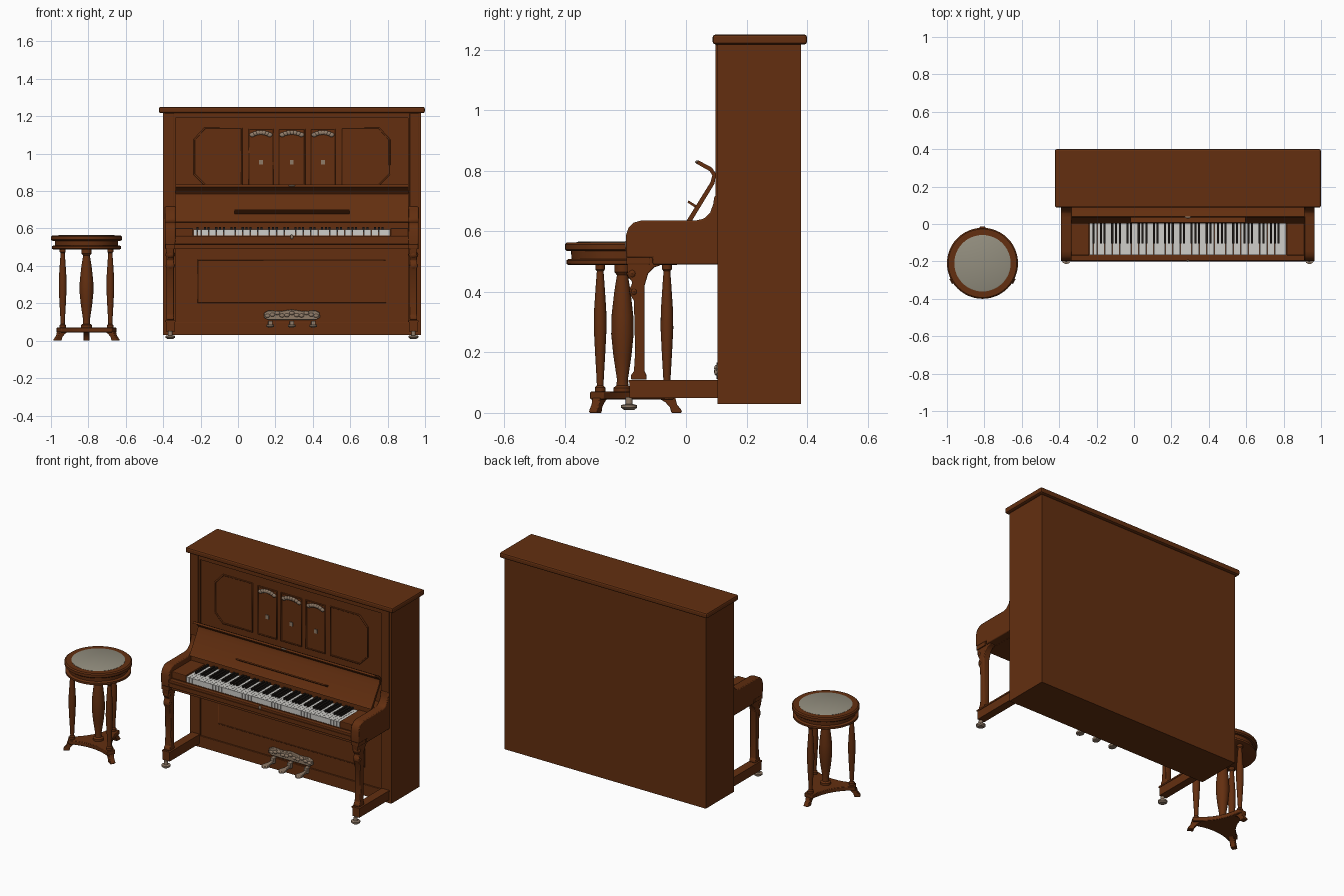
import bpy, bmesh, math
from mathutils import Matrix, Vector

if "Cube" in bpy.data.objects:
    bpy.data.objects.remove(bpy.data.objects["Cube"])

C = 0.288                      # centre line of the piano
SX, SY = -0.81, -0.21          # centre of the stool


def material(name, rgb):
    m = bpy.data.materials.new(name)
    m.diffuse_color = (*rgb, 1)
    m.use_nodes = True
    m.node_tree.nodes["Principled BSDF"].inputs["Base Color"].default_value = m.diffuse_color
    return m


WOOD = material("brown wood", (0.125, 0.028, 0.005))
CLOTH = material("grey cushion", (0.29, 0.27, 0.21))
IVORY = material("white key", (0.62, 0.61, 0.58))
EBONY = material("black key", (0.012, 0.009, 0.007))
METAL = material("dull metal", (0.28, 0.20, 0.14))


def finish(name, bm, mat, bevel=0, smooth=True):
    bmesh.ops.recalc_face_normals(bm, faces=bm.faces)
    me = bpy.data.meshes.new(name)
    bm.to_mesh(me)
    bm.free()
    me.materials.append(mat)
    if smooth:
        me.polygons.foreach_set("use_smooth", [True] * len(me.polygons))
        me.set_sharp_from_angle(angle=math.radians(35))
    ob = bpy.data.objects.new(name, me)
    bpy.context.collection.objects.link(ob)
    if bevel:
        b = ob.modifiers.new("bevel", 'BEVEL')
        b.width, b.segments, b.limit_method = bevel, 2, 'ANGLE'
    return ob


def boxes(name, dims, mat=WOOD, bevel=0):
    bm = bmesh.new()
    for x0, x1, y0, y1, z0, z1 in dims:
        mid = Vector(((x0 + x1) / 2, (y0 + y1) / 2, (z0 + z1) / 2))
        mx = Matrix.Translation(mid) @ Matrix.Diagonal((x1 - x0, y1 - y0, z1 - z0, 1))
        bmesh.ops.create_cube(bm, size=1, matrix=mx)
    return finish(name, bm, mat, bevel, smooth=False)


def prism(name, pts, lo, hi, plane, mat=WOOD, bevel=0):
    """Extrude a 2D outline lying in plane yz, xz or xy from lo to hi."""
    place = {'yz': lambda u, v, d: (d, u, v), 'xz': lambda u, v, d: (u, d, v),
             'xy': lambda u, v, d: (u, v, d)}[plane]
    bm = bmesh.new()
    a = [bm.verts.new(place(u, v, lo)) for u, v in pts]
    b = [bm.verts.new(place(u, v, hi)) for u, v in pts]
    bm.faces.new(a)
    bm.faces.new(b)
    for i in range(len(pts)):
        j = (i + 1) % len(pts)
        bm.faces.new((a[i], a[j], b[j], b[i]))
    return finish(name, bm, mat, bevel)


def lathe(name, prof, x, y, mat=WOOD, n=24):
    """Turn (radius, height) points around a vertical axis, with capped ends."""
    bm = bmesh.new()
    rings = [[bm.verts.new((x + r * math.cos(k * math.tau / n), y + r * math.sin(k * math.tau / n), z))
              for k in range(n)] for r, z in prof]
    for p, q in zip(rings, rings[1:]):
        for k in range(n):
            m = (k + 1) % n
            bm.faces.new((p[k], p[m], q[m], q[k]))
    bm.faces.new(rings[0])
    bm.faces.new(rings[-1])
    return finish(name, bm, mat)


def blobs(name, items, mat):
    bm = bmesh.new()
    for c, r in items:
        mx = Matrix.Translation(c) @ Matrix.Diagonal((*r, 1))
        bmesh.ops.create_uvsphere(bm, u_segments=12, v_segments=8, radius=1, matrix=mx)
    return finish(name, bm, mat)


def moulding(name, pts, y, r=0.005):
    """Thin bead following a closed xz outline."""
    cu = bpy.data.curves.new(name, 'CURVE')
    cu.dimensions, cu.bevel_depth, cu.bevel_resolution = '3D', r, 1
    sp = cu.splines.new('POLY')
    sp.points.add(len(pts) - 1)
    for p, (x, z) in zip(sp.points, pts):
        p.co = (x, y, z, 1)
    sp.use_cyclic_u = True
    tmp = bpy.data.objects.new(name + " path", cu)
    me = bpy.data.meshes.new_from_object(tmp)
    bpy.data.objects.remove(tmp)
    me.materials.clear()
    me.materials.append(WOOD)
    bpy.context.collection.objects.link(bpy.data.objects.new(name, me))


def rect(x0, x1, z0, z1):
    return [(x0, z0), (x1, z0), (x1, z1), (x0, z1)]


# ---- piano case, lid and front rails
boxes("case", [(C - .69, C + .69, .113, .38, .03, 1.217)])
boxes("lid", [(C - .711, C + .711, .088, .40, 1.217, 1.25)], bevel=.009)
boxes("bottom_rail", [(C - .625, C + .625, .104, .115, .03, .10)], bevel=.002)
boxes("top_rail", [(C - .625, C + .625, .104, .115, 1.19, 1.217)], bevel=.002)
boxes("keyboard_bed", [(C - .625, C + .625, -.17, .115, .49, .562)])
boxes("key_slip", [(C - .625, C + .625, -.197, -.168, .515, .56)], bevel=.004)
boxes("key_slip_ledge", [(C - .625, C + .625, -.201, -.19, .538, .545)])
boxes("rail_behind_keys", [(C - .625, C + .625, .018, .115, .56, .634)])

# ---- upper panels with mouldings and carved ornaments
for s, side in ((-1, "left"), (1, "right")):
    i, o = C + s * .268, C + s * .522
    k = s * .055
    moulding(side + "_upper_panel_moulding",
             [(i, .835), (o - k, .835), (o, .89), (o, 1.075), (o - k, 1.135), (i, 1.135)], .112)
for n, (x, w) in enumerate(((-.165, .064), (0, .069), (.166, .064))):
    moulding(f"small_panel_moulding_{n + 1}", rect(C + x - w, C + x + w, .835, 1.13), .112)
    blobs(f"carved_garland_{n + 1}",
          [((C + x + t / 3 * (w - .018), .11, 1.113 - .012 * (t / 3) ** 2), (.015, .008, .012))
           for t in range(-3, 4)], METAL)
    boxes(f"small_square_inlay_{n + 1}",
          [(C + x - .01, C + x + .01, .108, .114, .943, .967)], METAL)

# ---- lower panel, pedal plate and pedals
moulding("lower_panel_moulding", rect(C - .502, C + .502, .205, .432), .113, .004)
plate = [(-.15, .125), (-.13, .112), (.13, .112), (.15, .125), (.148, .15), (.125, .162),
         (.06, .158), (0, .167), (-.06, .158), (-.125, .162), (-.148, .15)]
prism("pedal_plate", [(C + x, z) for x, z in plate], .1, .115, 'xz', METAL, .003)
blobs("pedal_plate_relief", [((C + t * .026, .1, .14 + .008 * math.cos(t * 2)), (.014, .007, .01))
                             for t in range(-5, 6)], METAL)
for n, x in enumerate((-.115, 0, .115)):
    outline = [(-.010, .115), (-.010, .06)] + \
              [(.021 * math.cos(a), .022 + .024 * math.sin(a))
               for a in (math.radians(d) for d in range(150, 391, 20))] + [(.010, .06), (.010, .115)]
    prism(f"pedal_{n + 1}", [(C + x + u, v) for u, v in outline], .073, .087, 'xy', METAL, .003)
    boxes(f"pedal_neck_{n + 1}", [(C + x - .012, C + x + .012, .085, .115, .07, .105)], METAL, .003)

# ---- fallboard with curled lip, music ledge, knob and lock
prism("fallboard", [(.002, .635), (.081, .762), (.087, .785), (.078, .799), (.035, .823), (.041, .834),
                    (.086, .81), (.099, .79), (.094, .757), (.018, .632)], C - .623, C + .623, 'yz')
prism("music_ledge", [(.04, .682), (.008, .702), (.005, .695), (.036, .674)], C - .308, C + .308, 'yz')
blobs("fallboard_knob", [((C, .036, .829), (.018, .006, .005))], METAL)
blobs("key_lock", [((C, -.197, .556), (.008, .005, .013))], METAL)

# ---- keyboard
K0, P = C - .5255, 1.051 / 52
boxes("white_keys", [(K0 + i * P + .0006, K0 + (i + 1) * P - .0006, -.167, .02, .562, .595)
                     for i in range(52)], IVORY)
boxes("black_keys", [(K0 + (i + 1) * P - .0055, K0 + (i + 1) * P + .0055, -.105, .02, .58, .607)
                     for i in range(51) if i % 7 in (0, 2, 3, 5, 6)], EBONY)

# ---- parts mirrored on both sides of the piano
arm = [(.115, .49), (-.11, .49), (-.11, .513), (-.197, .513), (-.199, .585), (-.19, .612), (-.172, .629),
       (-.145, .636), (.035, .636), (.06, .642), (.08, .662), (.09, .69), (.094, .717), (.115, .717)]
leg = [(-.182, .11), (-.182, .125), (-.172, .137), (-.168, .2), (-.172, .37), (-.184, .39), (-.187, .408),
       (-.177, .43), (-.19, .452), (-.195, .47), (-.195, .514), (-.09, .514), (-.085, .487), (-.105, .481),
       (-.125, .46), (-.137, .42), (-.137, .137), (-.13, .125), (-.13, .11)]
for s, side in ((-1, "left"), (1, "right")):
    def span(a, b):
        return sorted((C + s * a, C + s * b))
    boxes(side + "_stile", [(*span(.622, .69), .104, .12, .03, 1.217)])
    boxes(side + "_pilaster", [(*span(.63, .678), .097, .11, .7, 1.217)], bevel=.003)
    boxes(side + "_key_block", [(*span(.528, .625), -.168, .02, .56, .602)], bevel=.004)
    prism(side + "_arm", arm, *span(.622, .678), 'yz', bevel=.005)
    prism(side + "_leg", leg, *span(.63, .67), 'yz', bevel=.004)
    boxes(side + "_leg_capital", [(*span(.624, .676), -.197, -.12, .49, .515)], bevel=.003)
    blobs(side + "_leg_carving", [((C + s * .65, -.178, .46), (.026, .018, .02)),
                                  ((C + s * .65, -.172, .4), (.025, .016, .018))], WOOD)
    boxes(side + "_foot_rail", [(*span(.626, .674), -.187, .115, .05, .102),
                                (*span(.623, .677), -.19, .115, .1, .109)])
    lathe(side + "_castor", [(.017, .01), (.026, .017), (.026, .026), (.012, .029), (.011, .052)],
          C + s * .65, -.188, METAL, 16)

# ---- stool seat
lathe("stool_under_ring", [(.178, .488), (.185, .492), (.185, .504), (.179, .508)], SX, SY, n=48)
lathe("stool_seat_drum", [(.168, .506), (.17, .537)], SX, SY, n=48)
lathe("stool_seat_rim", [(.182, .534), (.19, .54), (.19, .557), (.183, .563), (.15, .563)], SX, SY, n=48)
lathe("stool_cushion", [(.151, .556), (.151, .564), (.146, .566)], SX, SY, CLOTH, 48)

# ---- stool column, spindles, three-cornered base and feet
lathe("stool_centre_column", [(.03, .068), (.03, .083), (.02, .09), (.018, .11), (.03, .19), (.037, .26),
                              (.036, .32), (.027, .4), (.018, .455), (.027, .466), (.027, .49)], SX, SY)
base = []
for n in range(3):
    a = math.radians(90 + 120 * n)

    def spot(r, t, ang=a):
        return Vector((SX + r * math.cos(ang) - t * math.sin(ang), SY + r * math.sin(ang) + t * math.cos(ang)))
    # truncated corner, then a concave side towards the next corner
    start, end = spot(.17, .026), spot(.17, -.026, a + math.radians(120))
    ctrl = spot(.045, 0, a + math.radians(60))
    base.append(spot(.17, -.026))
    base += [start * (1 - t) ** 2 + ctrl * 2 * t * (1 - t) + end * t * t for t in (i / 8 for i in range(8))]
    lathe(f"stool_spindle_{n + 1}", [(.017, .068), (.017, .084), (.011, .09), (.012, .115), (.017, .2),
                                     (.021, .28), (.02, .34), (.014, .43), (.011, .468), (.016, .474),
                                     (.016, .49)], *spot(.147, 0), n=16)
    foot = prism(f"stool_foot_{n + 1}", [(.12, .048), (.175, .05), (.18, .028), (.196, .008), (.196, 0),
                                         (.162, 0), (.157, .018), (.142, .035)], -.015, .015, 'xz', bevel=.003)
    foot.matrix_world = Matrix.Translation((SX, SY, 0)) @ Matrix.Rotation(a, 4, 'Z')
prism("stool_base", [tuple(p) for p in base], .045, .07, 'xy', bevel=.003)
